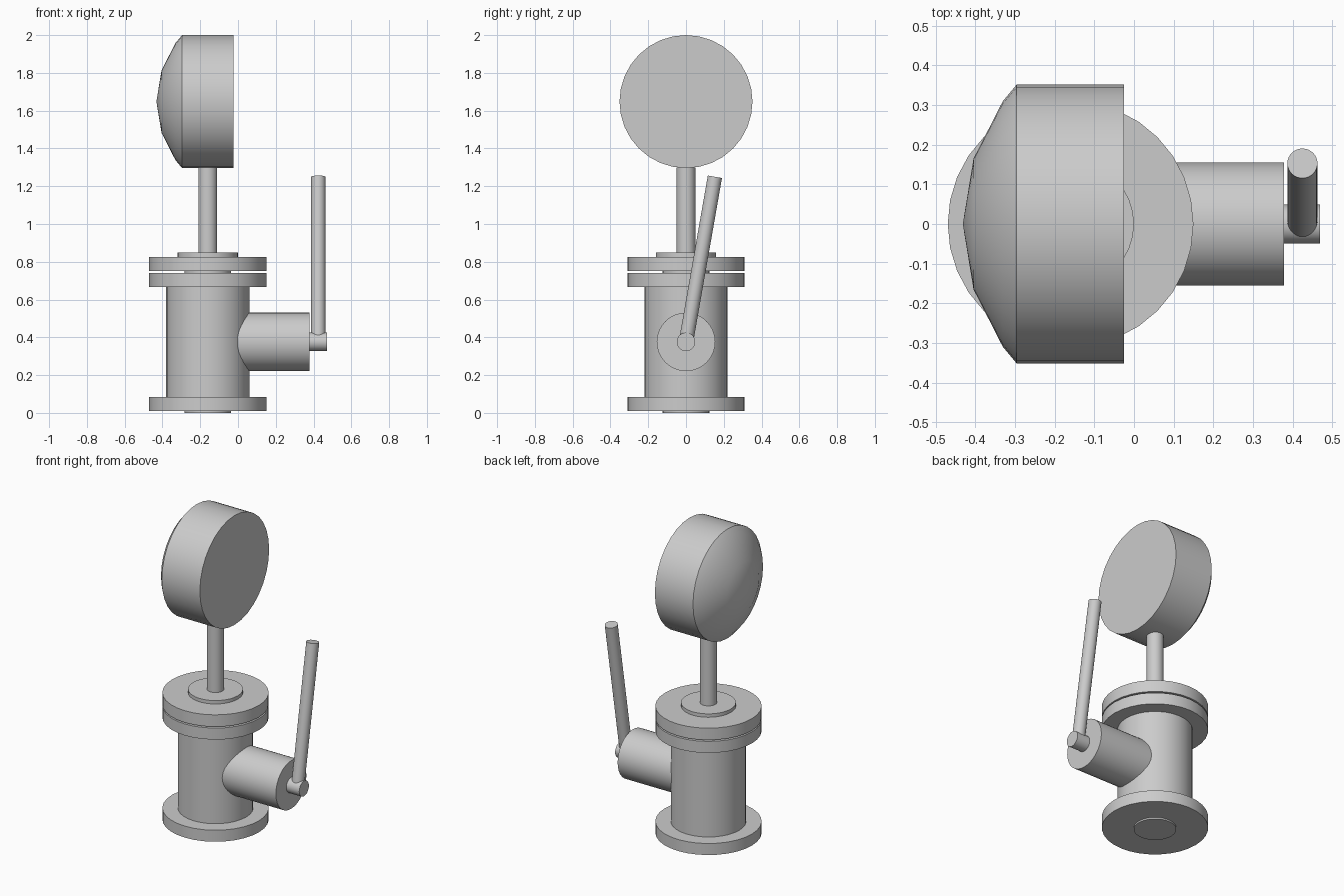
import bpy, bmesh, math
from mathutils import Vector

if "Cube" in bpy.data.objects:
    bpy.data.objects.remove(bpy.data.objects["Cube"])

CX = -0.16     # axis of the upright valve body
PORT_Z = 0.376  # height of the side branch


def lathe(name, start, direction, profile, sides=32):
    """Revolve (radius, distance) pairs around a line; ends are closed."""
    bm = bmesh.new()
    rings = []
    for r, h in profile:
        if r == 0:
            rings.append([bm.verts.new((0, 0, h))])
        else:
            rings.append([bm.verts.new((r * math.cos(2 * math.pi * i / sides),
                                        r * math.sin(2 * math.pi * i / sides), h))
                          for i in range(sides)])
    for a, b in zip(rings, rings[1:]):
        for i in range(sides):
            j = (i + 1) % sides
            if len(b) == 1:
                bm.faces.new((a[i], a[j], b[0]))
            else:
                bm.faces.new((a[i], a[j], b[j], b[i]))
    for ring in (rings[0], rings[-1]):
        if len(ring) > 1:
            bm.faces.new(ring)
    bmesh.ops.recalc_face_normals(bm, faces=bm.faces)
    mesh = bpy.data.meshes.new(name)
    bm.to_mesh(mesh)
    bm.free()
    ob = bpy.data.objects.new(name, mesh)
    bpy.context.collection.objects.link(ob)
    ob.location = start
    ob.rotation_euler = Vector(direction).to_track_quat('Z', 'Y').to_euler()
    bpy.ops.object.select_all(action='DESELECT')
    bpy.context.view_layer.objects.active = ob
    ob.select_set(True)
    bpy.ops.object.shade_smooth_by_angle(angle=math.radians(30))
    return ob


def rod(name, p, q, r):
    p, q = Vector(p), Vector(q)
    return lathe(name, p, q - p, [(r, 0), (r, (q - p).length)])


# upright stack: name, radius, bottom, top
for name, r, z0, z1 in [
    ("base_raised_face", 0.124, 0.0, 0.01),
    ("base_flange", 0.31, 0.01, 0.084),
    ("body_barrel", 0.22, 0.084, 0.667),
    ("lower_top_flange", 0.31, 0.667, 0.741),
    ("flange_gasket", 0.124, 0.741, 0.75),
    ("upper_top_flange", 0.31, 0.75, 0.826),
    ("stem_collar", 0.16, 0.826, 0.848),
    ("stem", 0.05, 0.848, 1.3),
]:
    rod(name, (CX, 0, z0), (CX, 0, z1), r)

# side branch and its pivot
rod("side_branch", (CX, 0, PORT_Z), (0.378, 0, PORT_Z), 0.155)
rod("lever_pivot", (0.378, 0, PORT_Z), (0.47, 0, PORT_Z), 0.049)

# tilted lever
rod("lever", (0.425, 0, PORT_Z), (0.425, 0.153, 1.25), 0.038)

# round head: flat front face, faceted dome behind
lathe("round_head", (-0.025, 0, 1.648), (-1, 0, 0),
      [(0.352, 0), (0.352, 0.271), (0.31, 0.306), (0.165, 0.38), (0, 0.407)])
